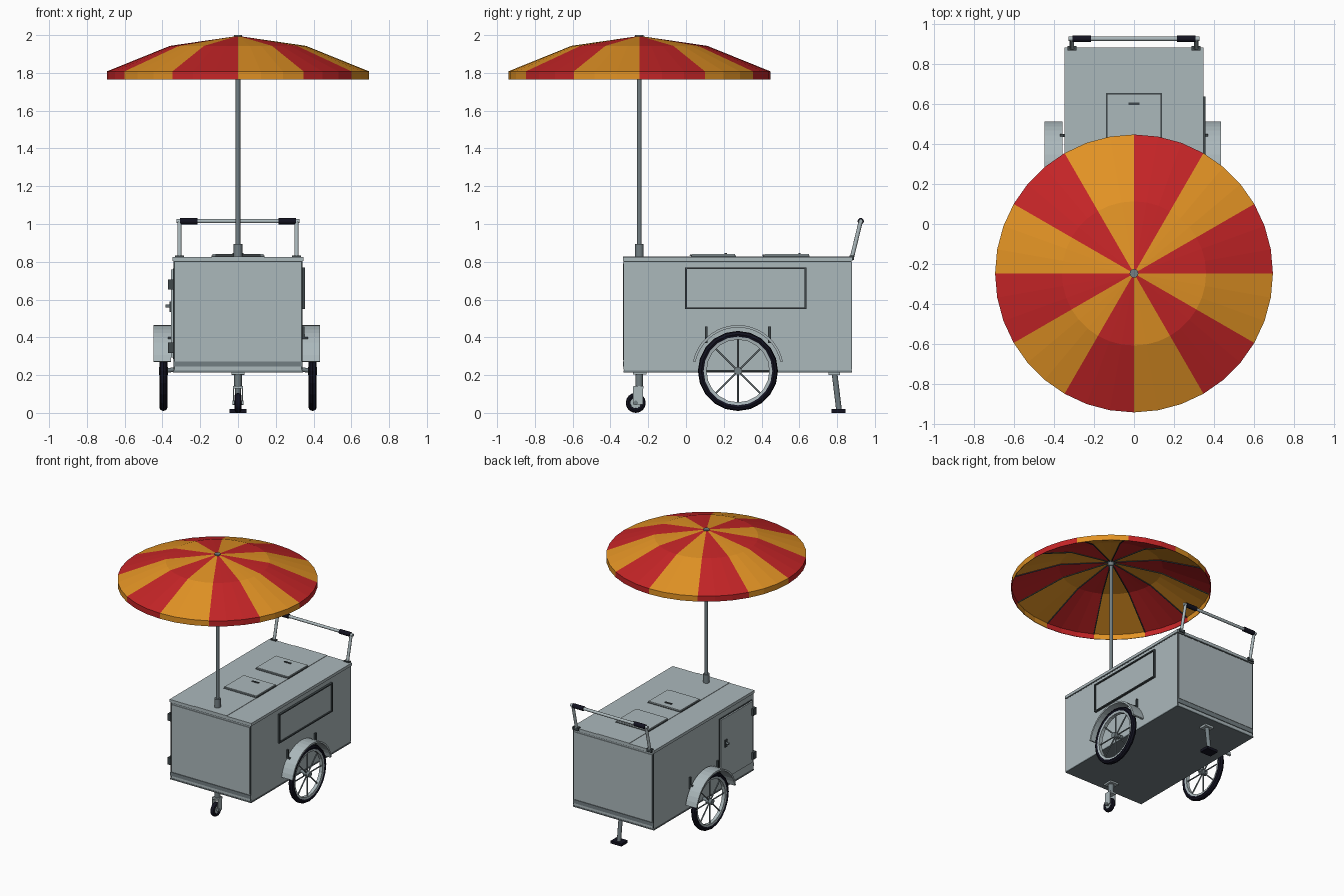
import bpy, bmesh, math
from mathutils import Vector

if "Cube" in bpy.data.objects:
    bpy.data.objects.remove(bpy.data.objects["Cube"])


def mat(name, r, g, b):
    m = bpy.data.materials.new(name)
    m.diffuse_color = (r, g, b, 1)
    m.use_nodes = True
    m.node_tree.nodes["Principled BSDF"].inputs["Base Color"].default_value = m.diffuse_color
    return m


BODY = mat("brushed grey", 0.41, 0.48, 0.50)
STEEL = mat("mid steel", 0.17, 0.21, 0.225)
DARK = mat("dark trim", 0.05, 0.065, 0.07)
BLACK = mat("black rubber", 0.006, 0.006, 0.014)
RED = mat("canopy red", 0.56, 0.018, 0.02)
ORANGE = mat("canopy orange", 0.76, 0.29, 0.018)


def finish(bm, name, *mats, smooth=False):
    bmesh.ops.recalc_face_normals(bm, faces=bm.faces)
    me = bpy.data.meshes.new(name)
    bm.to_mesh(me)
    bm.free()
    for m in mats:
        me.materials.append(m)
    for p in me.polygons:
        p.use_smooth = smooth
    ob = bpy.data.objects.new(name, me)
    bpy.context.collection.objects.link(ob)
    if smooth:
        bpy.ops.object.select_all(action='DESELECT')
        ob.select_set(True)
        bpy.context.view_layer.objects.active = ob
        bpy.ops.object.shade_smooth_by_angle(angle=math.radians(40))
    return ob


def box(name, m, x0, x1, y0, y1, z0, z1):
    bm = bmesh.new()
    bmesh.ops.create_cube(bm, size=1)
    for v in bm.verts:
        v.co = ((x0 + x1) / 2 + v.co.x * (x1 - x0), (y0 + y1) / 2 + v.co.y * (y1 - y0),
                (z0 + z1) / 2 + v.co.z * (z1 - z0))
    return finish(bm, name, m)


def rods(name, m, segments, r, sides=12):
    """Round rods between pairs of points, joined in one object."""
    bm = bmesh.new()
    for a, b in segments:
        a, b = Vector(a), Vector(b)
        new = bmesh.ops.create_cone(bm, cap_ends=True, segments=sides, radius1=r, radius2=r,
                                    depth=(b - a).length)['verts']
        q = (b - a).to_track_quat('Z', 'Y')
        for v in new:
            v.co = q @ v.co + (a + b) / 2
    return finish(bm, name, m, smooth=True)


def arc_band(name, m, profile, centre, segs, start=0.0, sweep=360.0, smooth=False):
    """Sweep a closed (offset x, radius) profile about the x axis."""
    bm = bmesh.new()
    full = sweep >= 360
    rings = []
    for i in range(segs if full else segs + 1):
        t = math.radians(start + sweep * i / segs)
        rings.append([bm.verts.new((centre[0] + x, centre[1] + r * math.cos(t),
                                    centre[2] + r * math.sin(t))) for x, r in profile])
    n = len(profile)
    for i in range(segs):
        a, b = rings[i], rings[(i + 1) % len(rings)]
        for j in range(n):
            bm.faces.new((a[j], a[(j + 1) % n], b[(j + 1) % n], b[j]))
    if not full:
        bm.faces.new(rings[0])
        bm.faces.new(rings[-1])
    return finish(bm, name, m, smooth=smooth)


def oval(r, hw, hr, n=8):
    return [(hw * math.cos(math.tau * k / n), r + hr * math.sin(math.tau * k / n)) for k in range(n)]


# cart body, underside and top
box("cart_body", BODY, -0.34, 0.34, -0.328, 0.875, 0.222, 0.805)
box("chassis_plate", STEEL, -0.343, 0.343, -0.331, 0.878, 0.215, 0.224)
box("counter_top", BODY, -0.346, 0.346, -0.333, 0.882, 0.805, 0.826)
box("counter_centre_strip", BODY, -0.137, 0.137, -0.333, 0.882, 0.82, 0.829)
box("top_seam", DARK, -0.341, 0.341, -0.33, 0.877, 0.80, 0.806)

# end panels with trim
for end, y, s in (("front", -0.328, -1), ("back", 0.875, 1)):
    ys = sorted((y, y + s * 0.005))
    box(end + "_panel", BODY, -0.33, 0.33, *ys, 0.28, 0.79)
    box(end + "_lower_trim", STEEL, -0.34, 0.34, *ys, 0.245, 0.272)
    for sx in (-1, 1):
        xs = sorted((sx * 0.333, sx * 0.341))
        box(end + "_corner_trim", DARK, *xs, *sorted((y, y + s * 0.003)), 0.23, 0.80)

# two counter lids with handles and hinges
for y0, y1 in ((0.03, 0.26), (0.415, 0.65)):
    box("lid_gasket", DARK, -0.139, 0.139, y0 - 0.004, y1 + 0.004, 0.826, 0.832)
    box("counter_lid", BODY, -0.134, 0.134, y0, y1, 0.828, 0.841)
    box("lid_handle", DARK, -0.028, 0.028, y1 - 0.055, y1 - 0.043, 0.84, 0.846)
    rods("lid_hinge", STEEL, [((-0.12, y0 - 0.006, 0.834), (0.12, y0 - 0.006, 0.834))], 0.005, 8)

# display frame on the right side
box("display_panel", BODY, 0.338, 0.346, 0.0, 0.635, 0.553, 0.768)
for y0, y1, z0, z1 in ((-0.005, 0.638, 0.761, 0.77), (-0.005, 0.638, 0.55, 0.559),
                       (-0.005, 0.005, 0.559, 0.761), (0.628, 0.638, 0.559, 0.761)):
    box("display_frame", DARK, 0.338, 0.356, y0, y1, z0, z1)

# service door on the left side
box("door_gasket", DARK, -0.345, -0.338, -0.309, 0.089, 0.286, 0.764)
box("service_door", BODY, -0.356, -0.34, -0.303, 0.083, 0.292, 0.758)
for z in (0.345, 0.68):
    box("door_hinge", DARK, -0.37, -0.34, -0.322, -0.285, z - 0.027, z + 0.027)
rods("door_knob", STEEL, [((-0.35, 0.03, 0.565), (-0.384, 0.03, 0.565))], 0.008)
box("door_latch", DARK, -0.363, -0.355, 0.018, 0.042, 0.535, 0.59)

# main wheels, axles and fenders
WY, WZ = 0.275, 0.222
for s, side in ((-1, "left"), (1, "right")):
    c = (s * 0.395, WY, WZ)
    arc_band(side + "_tyre", BLACK, oval(0.194, 0.021, 0.018), c, 20)
    arc_band(side + "_rim", BODY, [(-0.013, 0.166), (0.013, 0.166), (0.016, 0.182), (-0.016, 0.182)], c, 20)
    spokes = []
    for k in range(8):
        t = math.tau * k / 8
        d = Vector((0, math.cos(t), math.sin(t)))
        spokes.append((Vector(c) + d * 0.01, Vector(c) + d * 0.17))
    rods(side + "_spokes", STEEL, spokes, 0.005, 6)
    rods(side + "_hub", STEEL, [((s * 0.37, WY, WZ), (s * 0.418, WY, WZ))], 0.021, 16)
    rods(side + "_axle", STEEL, [((s * 0.33, WY, WZ + 0.008), (s * 0.40, WY, WZ))], 0.012)
    arc_band(side + "_fender", BODY, [(-0.053, 0.23), (0.039, 0.23), (0.039, 0.243), (-0.053, 0.243)],
             c, 18, 12, 156)
    for y in (WY - 0.167, WY + 0.167):
        box(side + "_fender_bracket", DARK, *sorted((s * 0.34, s * 0.352)), y - 0.007, y + 0.007, 0.37, 0.457)
        box(side + "_fender_tab", DARK, *sorted((s * 0.34, s * 0.37)), y - 0.007, y + 0.007, 0.388, 0.402)

# front caster
box("caster_mount", BODY, -0.035, 0.035, -0.28, -0.21, 0.203, 0.218)
rods("caster_stem", STEEL, [((0, -0.248, 0.13), (0, -0.248, 0.21))], 0.02)
box("caster_fork_top", BODY, -0.026, 0.026, -0.277, -0.225, 0.128, 0.142)
for s in (-1, 1):
    box("caster_fork_side", BODY, *sorted((s * 0.021, s * 0.026)), -0.28, -0.228, 0.045, 0.14)
CC = (0, -0.266, 0.053)
arc_band("caster_tyre", BLACK, oval(0.039, 0.018, 0.014), CC, 16, smooth=True)
rods("caster_hub", STEEL, [((-0.03, CC[1], CC[2]), (0.03, CC[1], CC[2]))], 0.012)
rods("caster_disc", BODY, [((-0.01, CC[1], CC[2]), (0.01, CC[1], CC[2]))], 0.03, 16)

# rear stand
box("stand_mount", BODY, -0.035, 0.035, 0.755, 0.815, 0.2, 0.217)
rods("stand_leg", STEEL, [((0, 0.787, 0.205), (0, 0.81, 0.015))], 0.015)
box("stand_foot", BLACK, -0.046, 0.046, 0.77, 0.845, 0.0, 0.02)

# push handle
for s in (-1, 1):
    box("handle_mount", DARK, s * 0.31 - 0.023, s * 0.31 + 0.023, 0.866, 0.89, 0.81, 0.834)
rods("handle_posts", BODY, [((s * 0.31, 0.878, 0.82), (s * 0.31, 0.925, 1.015)) for s in (-1, 1)], 0.011)
rods("handle_bar", BODY, [((-0.326, 0.925, 1.015), (0.326, 0.925, 1.015))], 0.011)
rods("handle_grips", BLACK, [((s * 0.215, 0.925, 1.015), (s * 0.307, 0.925, 1.015)) for s in (-1, 1)], 0.017)

# umbrella pole
PY = -0.247
rods("pole_collar", STEEL, [((0, PY, 0.82), (0, PY, 0.893))], 0.023)
rods("umbrella_pole", STEEL, [((0, PY, 0.82), (0, PY, 1.985))], 0.0125)
rods("pole_finial", STEEL, [((0, PY, 1.955), (0, PY, 2.0))], 0.022)

# striped canopy, 12 panels in alternating colours
bm = bmesh.new()
SEG = 36
rings = []
for r, z in ((0.018, 1.993), (0.36, 1.943), (0.694, 1.808), (0.694, 1.766)):
    rings.append([bm.verts.new((r * math.cos(math.tau * i / SEG), PY + r * math.sin(math.tau * i / SEG), z))
                  for i in range(SEG)])
for a, b in zip(rings, rings[1:]):
    for i in range(SEG):
        j = (i + 1) % SEG
        f = bm.faces.new((b[i], b[j], a[j], a[i]))
        f.material_index = (i // 3) % 2
canopy = finish(bm, "canopy", RED, ORANGE)
sol = canopy.modifiers.new("cloth_thickness", 'SOLIDIFY')
sol.thickness = 0.004
sol.offset = -1

# canopy ribs
ribs = []
for k in range(12):
    t = math.tau * k / 12
    p = [(r * math.cos(t), PY + r * math.sin(t), z) for r, z in ((0.02, 1.983), (0.357, 1.933), (0.686, 1.80))]
    ribs += [(p[0], p[1]), (p[1], p[2])]
rods("canopy_ribs", DARK, ribs, 0.004, 6)
